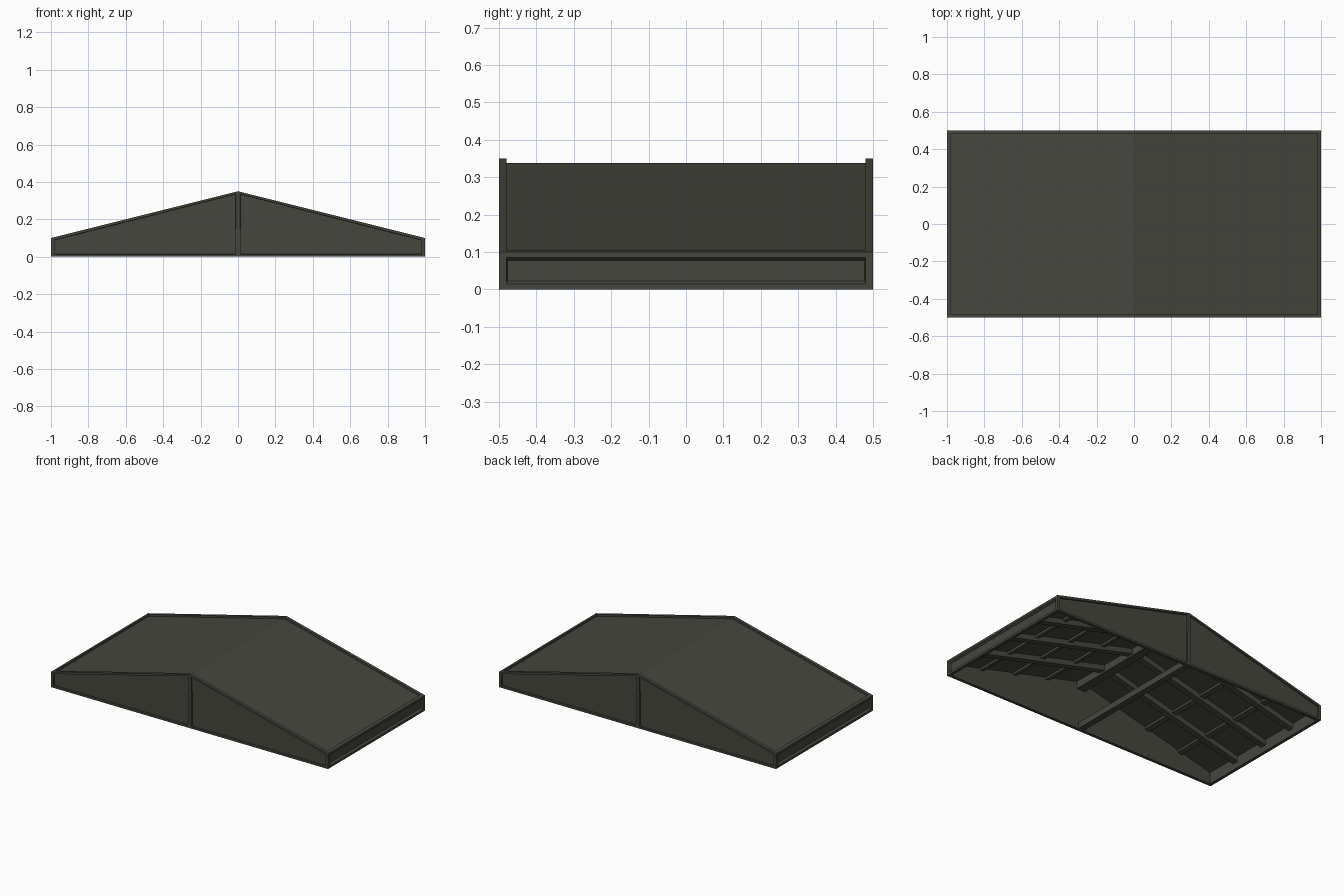
import bpy, bmesh

if "Cube" in bpy.data.objects:
    bpy.data.objects.remove(bpy.data.objects["Cube"])

mat = bpy.data.materials.new("dark olive grey")
mat.diffuse_color = (0.062, 0.062, 0.050, 1)
mat.use_nodes = True
mat.node_tree.nodes["Principled BSDF"].inputs["Base Color"].default_value = mat.diffuse_color


def prism(name, pts, y0, y1, panel=None, split=False):
    """Extrude an xz profile along y; panel(face) picks faces to sink."""
    bm = bmesh.new()
    profiles = pts if split else [pts]
    cache = {}

    def vert(x, y, z):
        k = (round(x, 5), y, round(z, 5))
        if k not in cache:
            cache[k] = bm.verts.new((x, y, z))
        return cache[k]

    for prof in profiles:
        a = [vert(x, y0, z) for x, z in prof]
        b = [vert(x, y1, z) for x, z in prof]
        bm.faces.new(a)
        bm.faces.new(b[::-1])
        n = len(prof)
        for i in range(n):
            j = (i + 1) % n
            # halves share the centre plane x = 0: leave it open
            if split and abs(prof[i][0]) < 1e-6 and abs(prof[j][0]) < 1e-6:
                continue
            bm.faces.new((a[j], a[i], b[i], b[j]))
    bmesh.ops.recalc_face_normals(bm, faces=bm.faces[:])
    if panel:
        bm.normal_update()
        panel(bm)
    me = bpy.data.meshes.new(name)
    bm.to_mesh(me)
    bm.free()
    me.materials.append(mat)
    ob = bpy.data.objects.new(name, me)
    bpy.context.collection.objects.link(ob)
    return ob


def sink(bm, faces, border, bevel, depth):
    bmesh.ops.inset_individual(bm, faces=faces, thickness=border)
    bmesh.ops.inset_individual(bm, faces=faces, thickness=bevel, depth=-depth)


# gable walls with two sunken panels and a centre post each
halves = [[(0, 0), (s, 0), (s, 0.1), (0, 0.35)] for s in (1, -1)]
for s, label in ((-1, "front"), (1, "back")):
    prism(label + "_gable", halves, min(s * 0.5, s * 0.48), max(s * 0.5, s * 0.48),
          lambda bm, s=s: sink(bm, [f for f in bm.faces if f.normal.y * s > 0.9],
                               0.018, 0.002, 0.01), True)


def top(x):
    return 0.35 - 0.25 * abs(x)


# sunken roof slab
prism("roof", [(-0.98, top(0.98) - 0.012), (0, 0.338), (0.98, top(0.98) - 0.012),
               (0.98, top(0.98) - 0.03), (0, 0.32), (-0.98, top(0.98) - 0.03)], -0.485, 0.485)

for s, label in ((-1, "left"), (1, "right")):
    # low end walls with a bevelled long panel
    prism(label + "_eave_wall", [(s * 0.98, 0), (s, 0), (s, 0.1), (s * 0.98, 0.105)], -0.5, 0.5,
          lambda bm, s=s: sink(bm, [f for f in bm.faces if f.normal.x * s > 0.9],
                               0.02, 0.012, 0.014))
    # rafters under the slope
    for i, y in enumerate((-0.25, 0, 0.25)):
        prism(f"{label}_rafter_{i}", [(0, 0.322), (s * 0.98, top(0.98) - 0.028),
                                      (s * 0.98, top(0.98) - 0.065), (0, 0.285)],
              y - 0.02, y + 0.02)
    # thin purlins across the slope
    for i, x in enumerate((0.25, 0.5, 0.75)):
        a, b = x - 0.015, x + 0.015
        prism(f"{label}_purlin_{i}", [(s * a, top(a) - 0.028), (s * b, top(b) - 0.028),
                                      (s * b, top(b) - 0.045), (s * a, top(a) - 0.045)],
              -0.482, 0.482)

# ridge beam and bottom tie beam
for name, w, z0, z1 in (("ridge_beam", 0.03, 0.265, 0.325), ("tie_beam", 0.02, 0.0, 0.04)):
    prism(name, [(-w, z0), (w, z0), (w, min(z1, 0.318)), (-w, min(z1, 0.318))], -0.485, 0.485)
